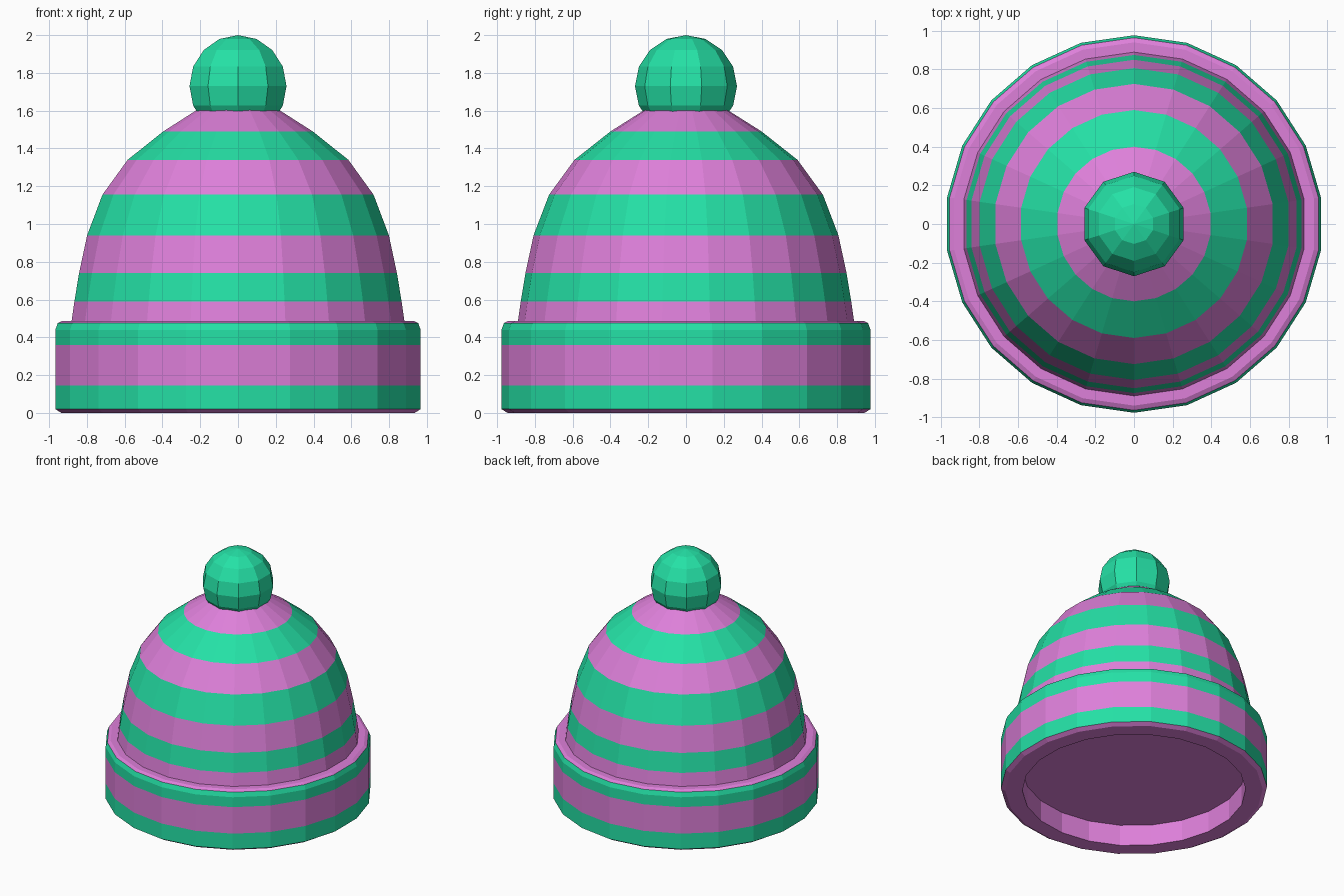
import bpy
import bmesh
from math import sin, cos, pi, radians

cube = bpy.data.objects.get("Cube")
if cube:
    bpy.data.objects.remove(cube, do_unlink=True)


def make_material(name, rgb):
    mat = bpy.data.materials.new(name)
    mat.use_nodes = True
    color = (*rgb, 1)
    mat.diffuse_color = color
    mat.node_tree.nodes["Principled BSDF"].inputs["Base Color"].default_value = color
    return mat


green = make_material("knit green", (0.018, 0.75, 0.38))
pink = make_material("knit pink", (0.73, 0.215, 0.70))


def lathe(name, profile, bands, sides):
    """Spin (radius, z) points, listed bottom to top on the outside.
    bands gives one letter per strip: g green, p pink."""
    bm = bmesh.new()
    rings = []
    for r, z in profile:
        if r == 0:
            rings.append([bm.verts.new((0, 0, z))] * sides)
        else:
            angles = [pi / 2 + 2 * pi * i / sides for i in range(sides)]
            rings.append([bm.verts.new((r * cos(a), r * sin(a), z)) for a in angles])
    for low, high, band in zip(rings, rings[1:], bands):
        for i in range(sides):
            j = (i + 1) % sides
            corners = list(dict.fromkeys((low[i], low[j], high[j], high[i])))
            bm.faces.new(corners).material_index = "gp".index(band)
    mesh = bpy.data.meshes.new(name)
    bm.to_mesh(mesh)
    bm.free()
    mesh.materials.append(green)
    mesh.materials.append(pink)
    obj = bpy.data.objects.new(name, mesh)
    bpy.context.collection.objects.link(obj)
    return obj


# Striped crown, its foot tucked into the cuff
lathe("crown",
      [(0.895, 0.45), (0.875, 0.59), (0.85, 0.74), (0.807, 0.94), (0.725, 1.155),
       (0.59, 1.34), (0.40, 1.49), (0.21, 1.61), (0, 1.65)],
      "pgpgpgpp", 22)

# Folded cuff: recessed lining, underside, striped wall and rolled top
lathe("cuff",
      [(0, 0.17), (0.82, 0.17), (0.82, 0), (0.945, 0), (0.977, 0.02), (0.977, 0.145),
       (0.977, 0.36), (0.977, 0.44), (0.964, 0.475), (0.94, 0.487), (0.87, 0.487)],
      "ppppgpggpp", 22)

# Pompom
radius, center, rows = 0.27, 1.73, 8
ball = [(radius * cos(a), center + radius * sin(a))
        for a in (radians(-90 + 180 * k / rows) for k in range(rows + 1))]
ball[0], ball[-1] = (0, center - radius), (0, center + radius)
lathe("pompom", ball, "g" * rows, 10)
